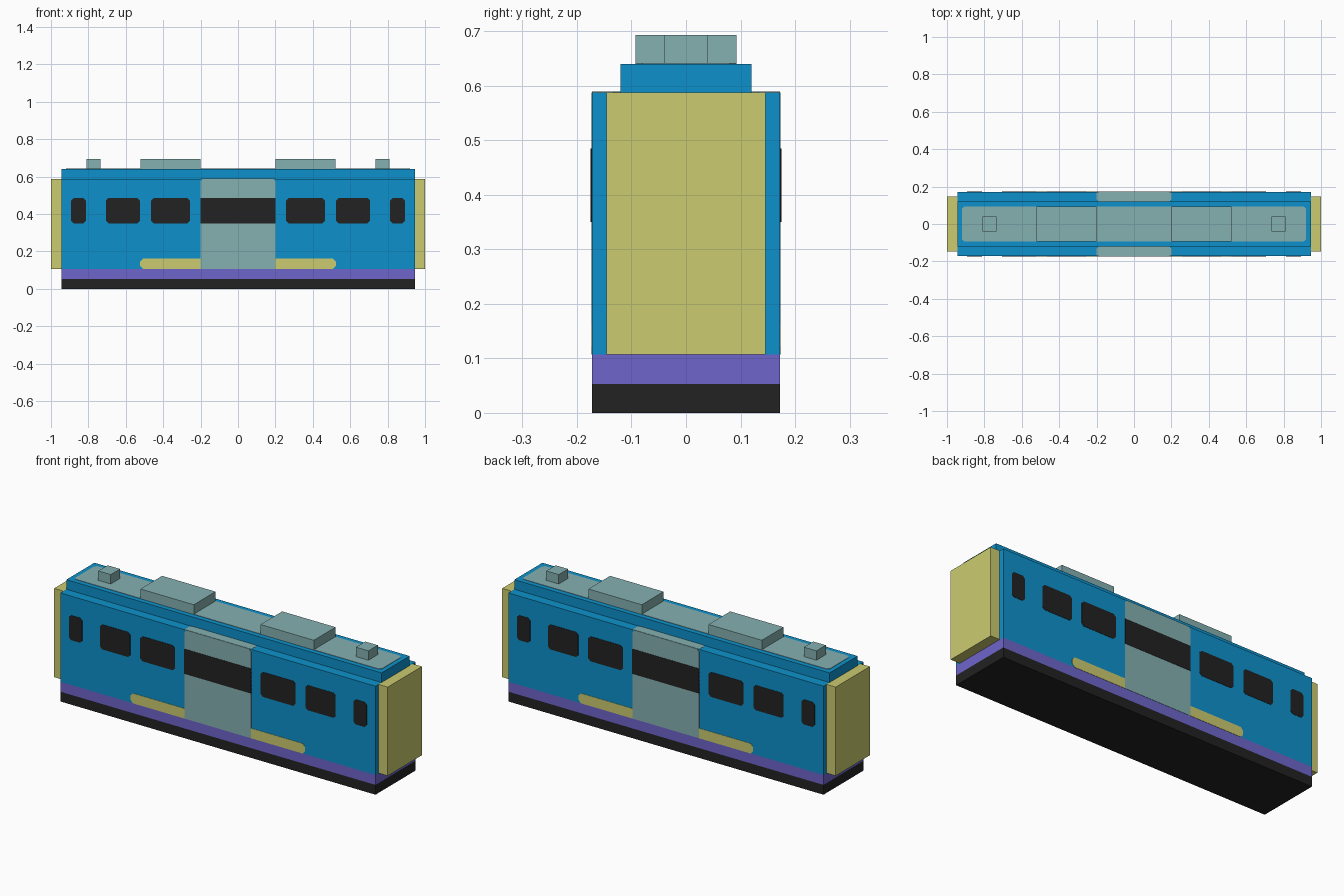
import bpy, bmesh
from mathutils import Vector

if "Cube" in bpy.data.objects:
    bpy.data.objects.remove(bpy.data.objects["Cube"])


def material(name, rgb):
    lin = [((c / 255 + 0.055) / 1.055) ** 2.4 for c in rgb]
    m = bpy.data.materials.new(name)
    m.diffuse_color = (*lin, 1)
    m.use_nodes = True
    m.node_tree.nodes["Principled BSDF"].inputs["Base Color"].default_value = m.diffuse_color
    return m


BLUE = material("blue", (13, 145, 203))
GREY = material("grey_green", (133, 176, 177))
YELLOW = material("dull_yellow", (203, 203, 112))
PURPLE = material("purple", (110, 101, 203))
BLACK = material("black", (34, 34, 34))


def finish(name, bm, mat):
    bmesh.ops.recalc_face_normals(bm, faces=bm.faces)
    me = bpy.data.meshes.new(name)
    bm.to_mesh(me)
    bm.free()
    me.materials.append(mat)
    ob = bpy.data.objects.new(name, me)
    bpy.context.collection.objects.link(ob)
    return ob


def box(name, x0, x1, half_y, z0, z1, mat):
    bm = bmesh.new()
    bmesh.ops.create_cube(bm, size=1)
    for v in bm.verts:
        v.co = (x0 if v.co.x < 0 else x1,
                half_y if v.co.y > 0 else -half_y,
                z0 if v.co.z < 0 else z1)
    return finish(name, bm, mat)


def outline(u0, u1, v0, v1, c, corners="abcd"):
    """Rectangle with chamfered corners: a=low left, b=low right, c=top right, d=top left."""
    pts = []
    for key, u, v, su, sv in (("a", u0, v0, 1, 1), ("b", u1, v0, -1, 1),
                              ("c", u1, v1, -1, -1), ("d", u0, v1, 1, -1)):
        if key in corners:
            pair = [(u, v + sv * c), (u + su * c, v)]
            pts += pair if key in "ac" else pair[::-1]
        else:
            pts.append((u, v))
    return pts


def plate(name, pts, base, thick, mat, axis):
    """Thin plate: axis 'y' lies on a side wall, axis 'z' lies on a roof."""
    def to3(u, v):
        return (u, base, v) if axis == "y" else (u, v, base)
    bm = bmesh.new()
    face = bm.faces.new([bm.verts.new(to3(u, v)) for u, v in pts])
    ext = bmesh.ops.extrude_face_region(bm, geom=[face])
    move = Vector((0, thick, 0) if axis == "y" else (0, 0, thick))
    bmesh.ops.translate(bm, vec=move,
                        verts=[g for g in ext["geom"] if isinstance(g, bmesh.types.BMVert)])
    return finish(name, bm, mat)


# Stacked car body
L, W = 0.945, 0.172
box("chassis", -L, L, W, 0, 0.053, BLACK)
box("skirt", -L, L, W, 0.053, 0.107, PURPLE)
box("car_body", -L, L, W, 0.107, 0.588, BLUE)
box("roof", -L, L, 0.12, 0.588, 0.64, BLUE)
plate("roof_panel", outline(-0.92, 0.92, -0.093, 0.093, 0.013), 0.64, 0.002, GREY, "z")

# Gangways and roof equipment at both ends
for s, end in ((-1, "left"), (1, "right")):
    box("gangway_" + end, *sorted((s * L, s * 1.0)), 0.146, 0.107, 0.588, YELLOW)
    box("roof_unit_" + end, *sorted((s * 0.2, s * 0.52)), 0.093, 0.64, 0.693, GREY)
    box("roof_vent_" + end, *sorted((s * 0.735, s * 0.81)), 0.04, 0.64, 0.693, GREY)

# Side details on both walls
for side, d in (("front", -1), ("back", 1)):
    wall = d * W
    plate("door_panel_" + side, outline(-0.2, 0.2, 0.107, 0.588, 0.013, "cd"),
          wall, d * 0.0015, GREY, "y")
    plate("door_window_" + side, outline(-0.2, 0.2, 0.35, 0.485, 0),
          wall, d * 0.003, BLACK, "y")
    # grey patch on the shoulder above the door
    lo, hi = sorted((d * 0.12, wall))
    plate("shoulder_panel_" + side,
          outline(-0.2, 0.2, lo, hi, 0.013, "ab" if d > 0 else "cd"),
          0.588, 0.0015, GREY, "z")
    for s, end in ((-1, "left"), (1, "right")):
        for i, (a, b) in enumerate(((0.257, 0.465), (0.525, 0.706), (0.813, 0.893))):
            x0, x1 = sorted((s * a, s * b))
            plate(f"window_{side}_{end}_{i + 1}", outline(x0, x1, 0.35, 0.485, 0.013),
                  wall, d * 0.0015, BLACK, "y")
        x0, x1 = sorted((s * 0.2, s * 0.523))
        plate(f"stripe_{side}_{end}",
              outline(x0, x1, 0.107, 0.161, 0.015, "bc" if s > 0 else "ad"),
              wall, d * 0.0015, YELLOW, "y")
